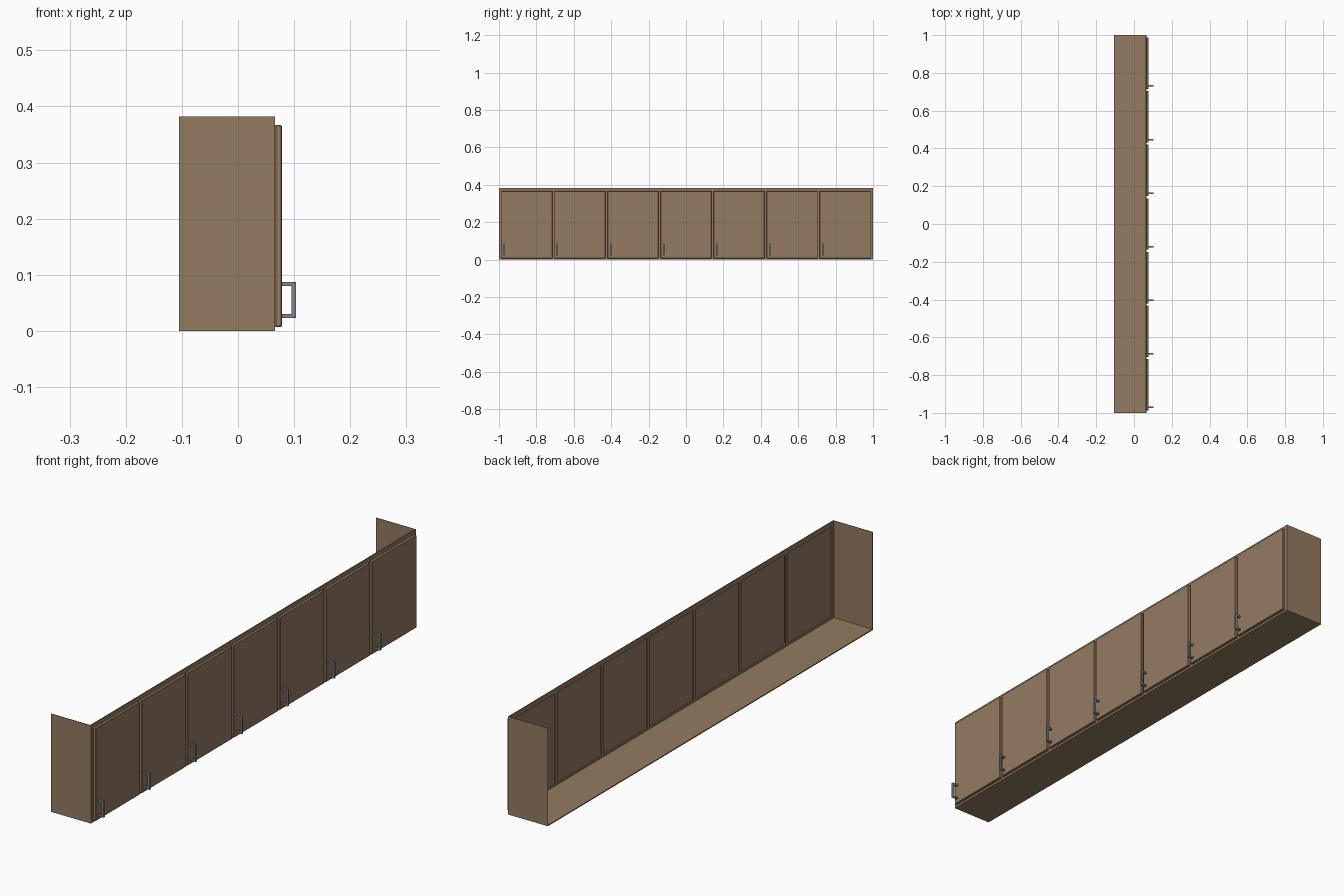
import bpy

if "Cube" in bpy.data.objects:
    bpy.data.objects.remove(bpy.data.objects["Cube"])


def material(name, rgb):
    m = bpy.data.materials.new(name)
    m.diffuse_color = (*rgb, 1.0)
    m.use_nodes = True
    m.node_tree.nodes["Principled BSDF"].inputs["Base Color"].default_value = m.diffuse_color
    return m


WOOD = material("brown_wood", (0.296, 0.198, 0.119))
METAL = material("grey_metal", (0.23, 0.235, 0.25))

# Main dimensions
BACK, FRONT, DOOR_FRONT = -0.105, 0.066, 0.078
HEIGHT, HALF = 0.382, 1.0
COUNT, PITCH, GAP = 7, 0.2836, 0.0115


def boxes(name, spans, mat, bevel=0.0):
    """One object made of boxes, each given as (x0, x1, y0, y1, z0, z1)."""
    verts, faces = [], []
    for x0, x1, y0, y1, z0, z1 in spans:
        n = len(verts)
        verts += [(x, y, z) for z in (z0, z1)
                  for x, y in ((x0, y0), (x1, y0), (x1, y1), (x0, y1))]
        faces += [(n + 3, n + 2, n + 1, n), (n + 4, n + 5, n + 6, n + 7)]
        for i in range(4):
            j = (i + 1) % 4
            faces.append((n + i, n + j, n + j + 4, n + i + 4))
    mesh = bpy.data.meshes.new(name)
    mesh.from_pydata(verts, [], faces)
    mesh.materials.append(mat)
    obj = bpy.data.objects.new(name, mesh)
    bpy.context.collection.objects.link(obj)
    if bevel:
        mod = obj.modifiers.new("edge_bevel", 'BEVEL')
        mod.width = bevel
        mod.segments = 1
    return obj


# Carcass: bottom and two ends, open at the top and the back
boxes("bottom_panel", [(BACK, FRONT, -HALF, HALF, 0, 0.004)], WOOD)
for side, name in ((-1, "end_panel_left"), (1, "end_panel_right")):
    y0, y1 = sorted((side * HALF, side * (HALF - 0.002)))
    boxes(name, [(BACK, FRONT, y0, y1, 0.004, HEIGHT)], WOOD)

# Face frame: rails and stiles that sit behind the door gaps
FX0 = FRONT - 0.004
frame = [(FX0, FRONT, -HALF + 0.002, HALF - 0.002, 0.004, 0.011),
         (FX0, FRONT, -HALF + 0.002, HALF - 0.002, 0.363, HEIGHT)]
for i in range(COUNT + 1):
    y = (i - COUNT / 2) * PITCH
    y0, y1 = max(y - 0.007, -HALF + 0.002), min(y + 0.007, HALF - 0.002)
    frame.append((FX0, FRONT, y0, y1, 0.011, 0.363))
boxes("face_frame", frame, WOOD)

# Doors and handles
for i in range(COUNT):
    y = (i - (COUNT - 1) / 2) * PITCH
    w = (PITCH - GAP) / 2
    boxes(f"door_{i + 1}", [(FRONT, DOOR_FRONT, y - w, y + w, 0.007, 0.367)],
          WOOD, bevel=0.0015)
    h0, h1 = y - 0.124, y - 0.116
    boxes(f"handle_{i + 1}", [
        (0.095, 0.103, h0, h1, 0.023, 0.087),
        (DOOR_FRONT, 0.095, h0, h1, 0.023, 0.030),
        (DOOR_FRONT, 0.095, h0, h1, 0.080, 0.087)], METAL)
